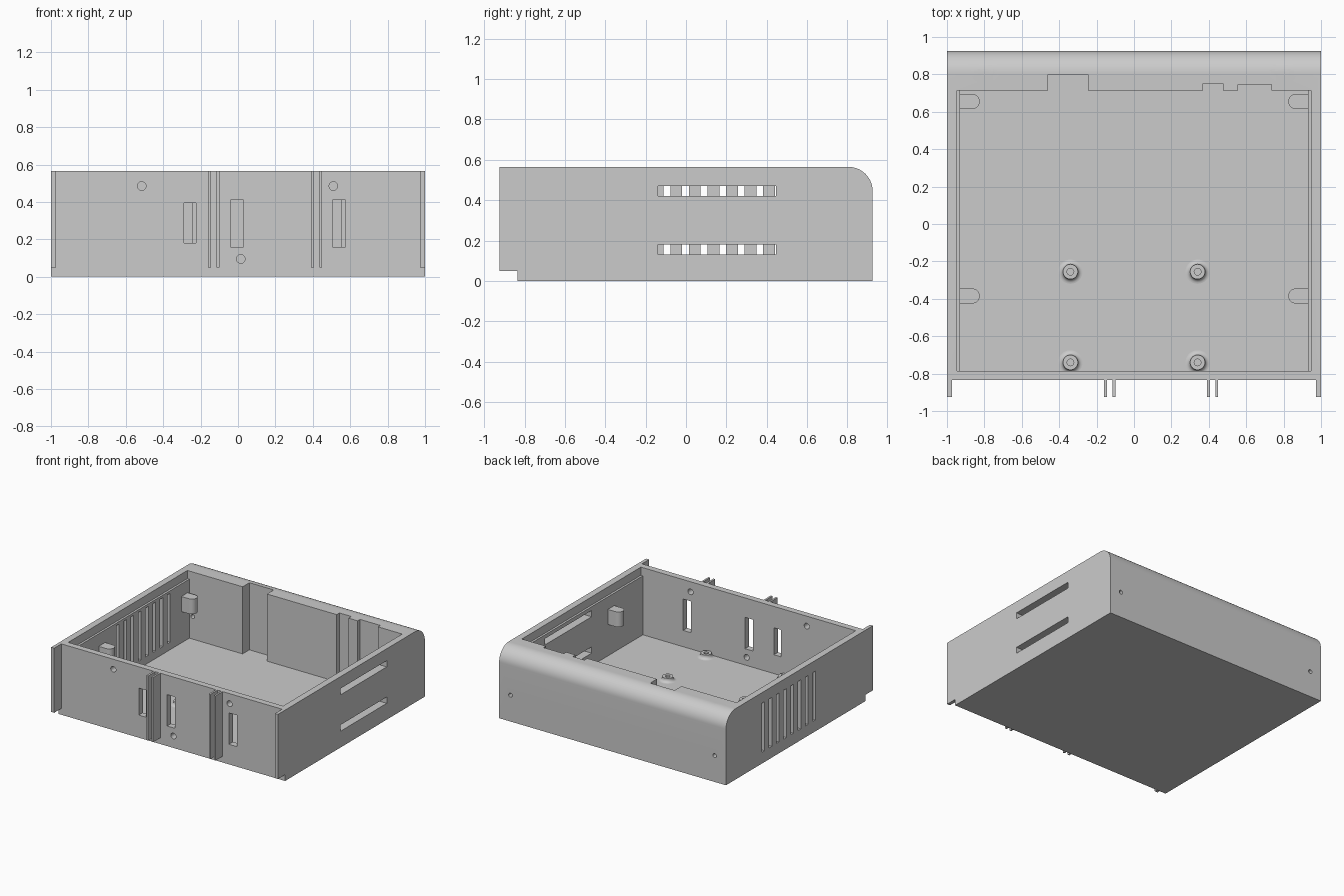
import bpy, bmesh, math
from mathutils import Matrix, Vector

if "Cube" in bpy.data.objects:
    bpy.data.objects.remove(bpy.data.objects["Cube"])

grey = bpy.data.materials.new("plain_grey")
grey.diffuse_color = (0.6, 0.6, 0.6, 1)
grey.use_nodes = True
grey.node_tree.nodes["Principled BSDF"].inputs["Base Color"].default_value = grey.diffuse_color


def make(name, bm):
    bmesh.ops.recalc_face_normals(bm, faces=bm.faces)
    me = bpy.data.meshes.new(name)
    bm.to_mesh(me)
    bm.free()
    me.materials.append(grey)
    ob = bpy.data.objects.new(name, me)
    bpy.context.collection.objects.link(ob)
    return ob


def box(name, x0, x1, y0, y1, z0, z1):
    bm = bmesh.new()
    bmesh.ops.create_cube(bm, size=1)
    bm.transform(Matrix.Translation(((x0 + x1) / 2, (y0 + y1) / 2, (z0 + z1) / 2))
                 @ Matrix.Diagonal((x1 - x0, y1 - y0, z1 - z0, 1)))
    return make(name, bm)


def rod(name, a, b, r, sides=32):
    a, b = Vector(a), Vector(b)
    bm = bmesh.new()
    bmesh.ops.create_cone(bm, cap_ends=True, segments=sides, radius1=r, radius2=r, depth=(b - a).length)
    bm.transform(Matrix.Translation((a + b) / 2)
                 @ (b - a).to_track_quat('Z', 'Y').to_matrix().to_4x4())
    return make(name, bm)


def extrude(name, pts, offset):
    bm = bmesh.new()
    f = bm.faces.new([bm.verts.new(p) for p in pts])
    new = bmesh.ops.extrude_face_region(bm, geom=[f])["geom"]
    bmesh.ops.translate(bm, verts=[v for v in new if isinstance(v, bmesh.types.BMVert)], vec=offset)
    return make(name, bm)


def activate(ob):
    bpy.ops.object.select_all(action='DESELECT')
    ob.select_set(True)
    bpy.context.view_layer.objects.active = ob


def cut(target, cutter):
    m = target.modifiers.new("cut", 'BOOLEAN')
    m.operation, m.solver, m.object = 'DIFFERENCE', 'EXACT', cutter
    activate(target)
    bpy.ops.object.modifier_apply(modifier=m.name)
    bpy.data.objects.remove(cutter, do_unlink=True)


def smooth(ob):
    activate(ob)
    bpy.ops.object.shade_smooth_by_angle(angle=math.radians(30))


TOP, FRONT, FLOOR = 0.565, -0.835, 0.03

# Case body: side profile with rounded rear top edge and front step
R = 0.12
profile = [(-1, FRONT, 0), (-1, 0.925, 0)]
profile += [(-1, 0.925 - R + R * math.cos(t), TOP - R + R * math.sin(t))
            for t in [i * math.pi / 32 for i in range(17)]]
profile += [(-1, -0.925, TOP), (-1, -0.925, 0.05), (-1, FRONT, 0.05)]
body = extrude("case_body", profile, (2, 0, 0))

# Front recess between the side fins, main cavity and side ledges
cut(body, box("c", -0.973, 0.973, -1.1, FRONT, -0.1, 0.7))
cut(body, box("c", -0.93, 0.93, -0.785, 0.715, FLOOR, 0.7))
cut(body, box("c", -0.947, 0.947, -0.785, 0.715, 0.5, 0.7))

# Rear wall pockets
for x0, x1, y in [(-0.46, -0.245, 0.80), (0.37, 0.475, 0.75), (0.555, 0.735, 0.745)]:
    cut(body, box("c", x0, x1, 0.6, y, FLOOR, 0.7))

# Front panel slots and screw holes
for x0, x1, z0, z1 in [(-0.29, -0.225, 0.18, 0.395), (-0.04, 0.03, 0.16, 0.41), (0.505, 0.575, 0.16, 0.41)]:
    cut(body, box("c", x0, x1, -0.9, -0.7, z0, z1))
for x, z in [(-0.515, 0.485), (0.51, 0.485), (-0.9, 0.095), (0.895, 0.095), (0.015, 0.095)]:
    cut(body, rod("c", (x, -0.9, z), (x, -0.7, z), 0.023, 24))

# Side vents: two long slots on the right, eight upright slots on the left
for z in (0.155, 0.445):
    cut(body, box("c", 0.85, 1.1, -0.14, 0.445, z - 0.025, z + 0.025))
for i in range(8):
    y = -0.185 + i * 0.0917
    cut(body, box("c", -1.1, -0.85, y - 0.017, y + 0.017, 0.09, 0.48))

posts = [(s * 0.34, y) for s in (-1, 1) for y in (-0.74, -0.255)]
lugs = [(s, y) for s in (-1, 1) for y in (-0.385, 0.655)]

# Case screw holes, deep rear counterbores and rear wall holes
for s in (-1, 1):
    cut(body, rod("c", (s * 0.795, -0.67, -0.1), (s * 0.795, -0.67, 0.1), 0.04))
    cut(body, rod("c", (s * 0.793, 0.82, -0.1), (s * 0.793, 0.82, 0.7), 0.04))
    cut(body, rod("c", (s * 0.793, 0.82, 0.04), (s * 0.793, 0.82, 0.7), 0.07))
    cut(body, rod("c", (s * 0.9, 0.6, 0.21), (s * 0.9, 1.0, 0.21), 0.016, 24))
for s, y in lugs:
    cut(body, rod("c", (s * 0.865, y, -0.1), (s * 0.865, y, 0.1), 0.022, 24))
for x, y in posts:
    cut(body, rod("c", (x, y, -0.1), (x, y, 0.1), 0.018, 24))
smooth(body)

# Slim paired guide fins on the front
for i, x in enumerate((-0.16, -0.115, 0.39, 0.435)):
    box(f"guide_fin_{i + 1}", x, x + 0.015, -0.925, FRONT, 0.05, TOP)

# Mounting lugs on the side walls
for i, (s, y) in enumerate(lugs):
    pts = [(s * 0.94, y - 0.04, 0.28)]
    pts += [(s * (0.865 - 0.04 * math.cos(t)), y + 0.04 * math.sin(t), 0.28)
            for t in [math.pi * (k / 16 - 0.5) for k in range(17)]]
    pts += [(s * 0.94, y + 0.04, 0.28)]
    lug = extrude(f"mounting_lug_{i + 1}", pts, (0, 0, 0.12))
    cut(lug, rod("c", (s * 0.865, y, 0.2), (s * 0.865, y, 0.5), 0.018, 24))
    smooth(lug)

# Floor standoffs: flared ring profile spun around the post axis
ring = [(0.018, FLOOR - 0.005), (0.065, FLOOR - 0.005), (0.065, FLOOR)]
ring += [(0.065 - 0.025 * math.sin(t), FLOOR + 0.025 * (1 - math.cos(t)))
         for t in [k * math.pi / 12 for k in range(1, 7)]]
ring += [(0.04, 0.062), (0.018, 0.062)]
for i, (x, y) in enumerate(posts):
    # keep the flare inside the front wall
    bm = bmesh.new()
    vs = [bm.verts.new((r, 0, z)) for r, z in ring]
    es = [bm.edges.new((vs[k], vs[(k + 1) % len(vs)])) for k in range(len(vs))]
    bmesh.ops.spin(bm, geom=vs + es, cent=(0, 0, 0), axis=(0, 0, 1), angle=2 * math.pi, steps=32)
    bmesh.ops.remove_doubles(bm, verts=bm.verts, dist=1e-5)
    bm.transform(Matrix.Translation((x, y, 0)))
    smooth(make(f"standoff_{i + 1}", bm))
